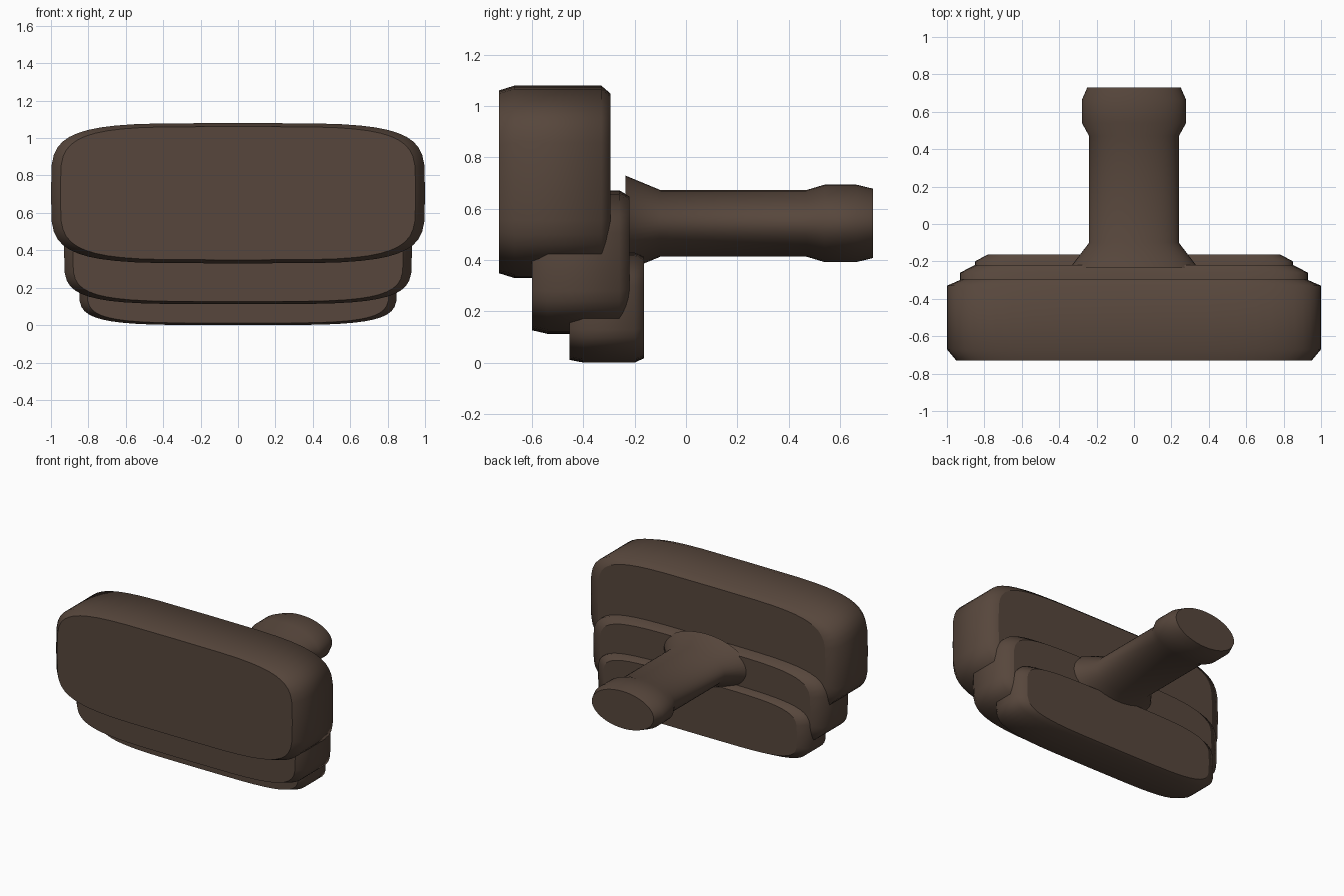
import bpy, bmesh
from math import sin, cos, pi, copysign

if "Cube" in bpy.data.objects:
    bpy.data.objects.remove(bpy.data.objects["Cube"])

brown = bpy.data.materials.new("dark_brown")
brown.diffuse_color = (0.095, 0.062, 0.045, 1)
brown.use_nodes = True
brown.node_tree.nodes["Principled BSDF"].inputs["Base Color"].default_value = brown.diffuse_color


def loft(name, half_x, half_z, centre_z, rings, power, segments=48):
    """Superellipse section lofted along y; rings are (y, scale)."""
    bm = bmesh.new()

    def curve(v):
        return copysign(abs(v) ** (2 / power), v) if abs(v) > 1e-9 else 0.0

    loops = []
    for y, s in rings:
        loops.append([bm.verts.new((half_x * s * curve(cos(2 * pi * i / segments)), y,
                                    centre_z + half_z * s * curve(sin(2 * pi * i / segments))))
                      for i in range(segments)])
    for a, b in zip(loops, loops[1:]):
        for i in range(segments):
            j = (i + 1) % segments
            bm.faces.new((a[i], a[j], b[j], b[i])).smooth = True
    # flat end caps with crisp rims
    for loop in (loops[0], loops[-1]):
        cap = bm.faces.new(loop)
        for e in cap.edges:
            e.smooth = False
    bmesh.ops.recalc_face_normals(bm, faces=bm.faces)
    mesh = bpy.data.meshes.new(name)
    bm.to_mesh(mesh)
    bm.free()
    mesh.materials.append(brown)
    obj = bpy.data.objects.new(name, mesh)
    bpy.context.collection.objects.link(obj)
    return obj


# three stepped rounded slabs, front to back
loft("upper_slab", 1.0, 0.375, 0.705,
     [(-0.73, 0.95), (-0.67, 1), (-0.33, 1), (-0.295, 0.92)], 4.5)
loft("middle_slab", 0.93, 0.28, 0.392,
     [(-0.60, 0.95), (-0.54, 1), (-0.26, 1), (-0.22, 0.915)], 4.5)
loft("lower_slab", 0.85, 0.215, 0.215,
     [(-0.455, 0.95), (-0.40, 1), (-0.20, 1), (-0.163, 0.92)], 4.5)

# oval stem with flared root and thickened tip
loft("stem", 0.24, 0.13, 0.543,
     [(-0.235, 1.43), (-0.10, 1), (0.47, 1), (0.54, 1.16), (0.665, 1.16), (0.73, 1.04)], 2)
